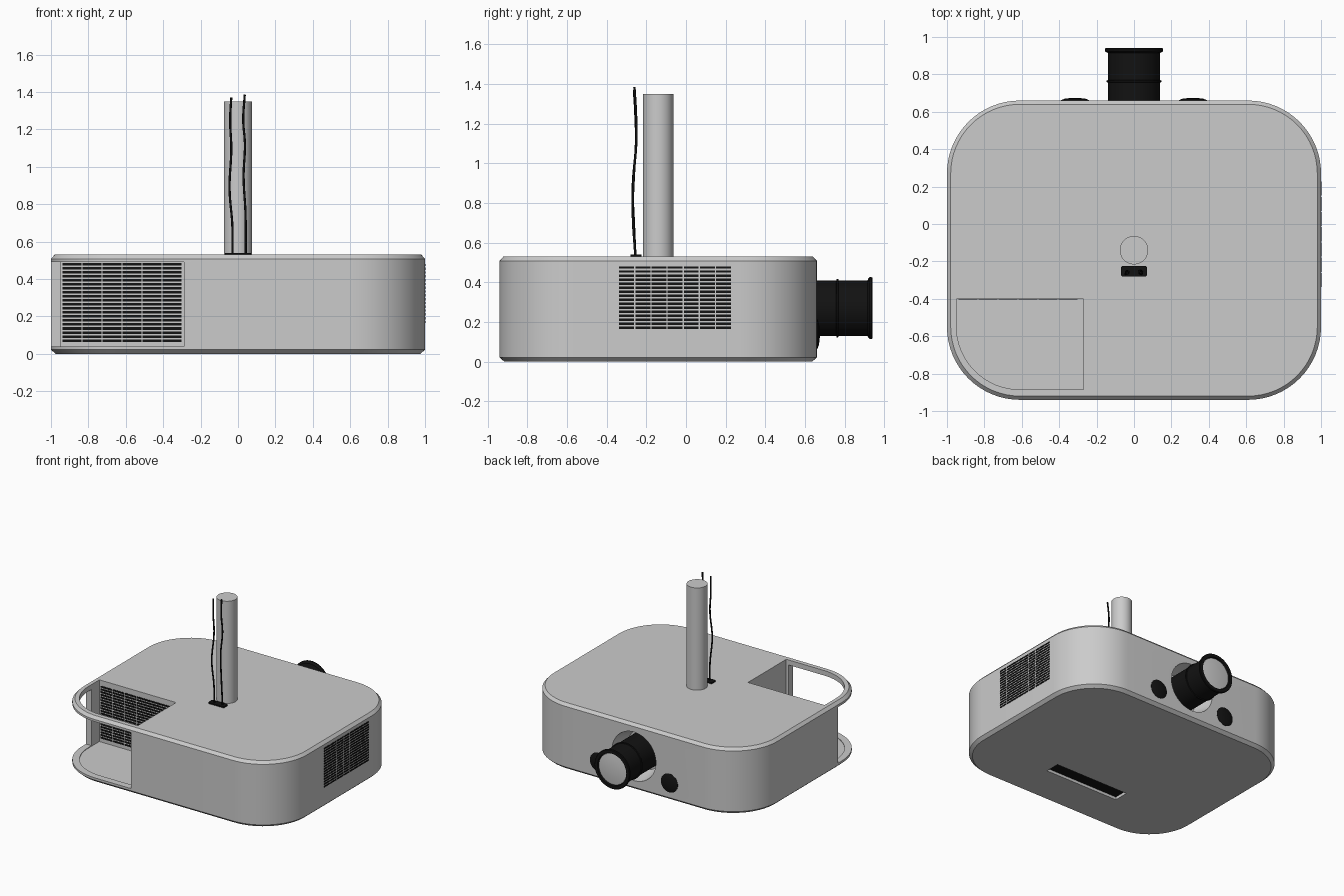
import bpy, bmesh, math

if "Cube" in bpy.data.objects:
    bpy.data.objects.remove(bpy.data.objects["Cube"])

black = bpy.data.materials.new("black")
black.diffuse_color = (0.006, 0.006, 0.006, 1)
black.use_nodes = True
black.node_tree.nodes["Principled BSDF"].inputs["Base Color"].default_value = black.diffuse_color


def finish(name, bm, mat=None, smooth=True):
    bmesh.ops.recalc_face_normals(bm, faces=bm.faces[:])
    me = bpy.data.meshes.new(name)
    bm.to_mesh(me)
    bm.free()
    ob = bpy.data.objects.new(name, me)
    bpy.context.collection.objects.link(ob)
    if mat:
        me.materials.append(mat)
    if smooth:
        shade(ob)
    return ob


def shade(ob):
    bpy.ops.object.select_all(action='DESELECT')
    ob.select_set(True)
    bpy.context.view_layer.objects.active = ob
    bpy.ops.object.shade_smooth_by_angle(angle=math.radians(30))


def outline(x0, x1, y0, y1, radii, n=16):
    """Rectangle with one radius per corner, starting at (x0, y0), anticlockwise."""
    pts = []
    for i, (x, y, sx, sy) in enumerate(((x0, y0, 1, 1), (x1, y0, -1, 1), (x1, y1, -1, -1), (x0, y1, 1, -1))):
        r = radii[i]
        if r <= 0:
            pts.append((x, y))
            continue
        for k in range(n + 1):
            a = math.pi * (1 + i / 2) + math.pi / 2 * k / n
            pts.append((x + sx * r + r * math.cos(a), y + sy * r + r * math.sin(a)))
    return pts


def loft(name, rings, mat=None):
    """Skin between stacked rings of 3D points, capped at both ends."""
    bm = bmesh.new()
    rows = [[bm.verts.new(p) for p in ring] for ring in rings]
    n = len(rows[0])
    for a, b in zip(rows, rows[1:]):
        for i in range(n):
            bm.faces.new((a[i], a[(i + 1) % n], b[(i + 1) % n], b[i]))
    bm.faces.new(rows[0])
    bm.faces.new(rows[-1])
    return finish(name, bm, mat)


def rounded_block(name, x0, x1, y0, y1, radii, levels, mat=None):
    rings = []
    for inset, z in levels:
        o = outline(x0 + inset, x1 - inset, y0 + inset, y1 - inset, [r - inset if r else 0 for r in radii])
        rings.append([(x, y, z) for x, y in o])
    return loft(name, rings, mat)


def turned(name, cx, cz, profile, mat=None, n=48):
    """Profile of (radius, y) turned about an axis along y."""
    return loft(name, [[(cx + r * math.cos(2 * math.pi * i / n), y, cz + r * math.sin(2 * math.pi * i / n))
                        for i in range(n)] for r, y in profile], mat)


def add_box(bm, lo, hi):
    vs = bmesh.ops.create_cube(bm, size=1)["verts"]
    for v in vs:
        for k in range(3):
            v.co[k] = hi[k] if v.co[k] > 0 else lo[k]


def box(name, lo, hi, mat=None):
    bm = bmesh.new()
    add_box(bm, lo, hi)
    return finish(name, bm, mat, False)


def cut(ob, cutter):
    cutter.hide_render = True
    m = ob.modifiers.new("cut", 'BOOLEAN')
    m.operation, m.solver, m.object = 'DIFFERENCE', 'EXACT', cutter
    bpy.context.view_layer.objects.active = ob
    bpy.ops.object.modifier_apply(modifier=m.name)
    bpy.data.objects.remove(cutter)


def grille(name, place, u0, u1, z0, z1, cols, rows):
    """Grid of dark slots; place(u, depth) gives x, y."""
    bm = bmesh.new()
    du, dz = (u1 - u0) / cols, (z1 - z0) / rows
    for c in range(cols):
        for r in range(rows):
            a = place(u0 + c * du + 0.003, 0)
            b = place(u0 + (c + 1) * du - 0.003, 1)
            lo = (min(a[0], b[0]), min(a[1], b[1]), z0 + r * dz + 0.004)
            hi = (max(a[0], b[0]), max(a[1], b[1]), z0 + (r + 1) * dz - 0.004)
            add_box(bm, lo, hi)
    return finish(name, bm, black, False)


# housing with chamfered rims
body = rounded_block("housing", -1, 1, -0.94, 0.66, [0.39] * 4,
                     [(0.025, 0), (0, 0.022), (0, 0.508), (0.02, 0.53)])
# open corner compartment: pocket from above, window through the outer wall
cut(body, rounded_block("pocket_cutter", -0.95, -0.27, -0.885, -0.40, [0.34, 0, 0, 0], [(0, 0.035), (0, 0.7)]))
cut(body, box("window_cutter", (-1.1, -1.1, 0.04), (-0.29, -0.5, 0.49)))
# flared lens recess and underside slot
cut(body, turned("lens_recess_cutter", 0, 0.27, [(0.155, 0.52), (0.195, 0.64), (0.195, 0.70)]))
cut(body, box("slot_cutter", (-0.33, -0.60, -0.1), (0.33, -0.48, 0.025)))
shade(body)
box("underside_slot_strip", (-0.328, -0.598, 0.021), (0.328, -0.482, 0.026), black)

# vents
grille("side_vent", lambda u, d: (0.994 + 0.008 * d, u), -0.34, 0.23, 0.16, 0.485, 7, 16)
grille("compartment_vent", lambda u, d: (u, -0.403 + 0.009 * d), -0.94, -0.30, 0.06, 0.49, 6, 20)

# lens barrel with rings and front glass
turned("lens_barrel", 0, 0.27,
       [(0.14, 0.515), (0.14, 0.757), (0.147, 0.759), (0.147, 0.767), (0.14, 0.769), (0.14, 0.915),
        (0.148, 0.918), (0.156, 0.925), (0.156, 0.935), (0.152, 0.94), (0.128, 0.94), (0.124, 0.925)], black)
turned("lens_glass", 0, 0.27, [(0.125, 0.92), (0.122, 0.93), (0.08, 0.935), (0.03, 0.938)])

# small domed sensors either side of the lens
for side, s in (("left", -1), ("right", 1)):
    turned(side + "_sensor", s * 0.315, 0.14,
           [(0.075, 0.65), (0.075, 0.662), (0.055, 0.670), (0.02, 0.674)], black, 32)

# ceiling post
n = 40
loft("mounting_post", [[(0.076 * math.cos(2 * math.pi * i / n), -0.14 + 0.076 * math.sin(2 * math.pi * i / n), z)
                        for i in range(n)] for z in (0.525, 1.35)])

# cable socket and two hanging cables
rounded_block("cable_socket", -0.07, 0.07, -0.28, -0.225, [0.01] * 4, [(0, 0.525), (0, 0.54)], black)
paths = {
    "left_cable": [(-0.03, -0.255, 0.53), (-0.03, -0.262, 0.68), (-0.045, -0.268, 0.88),
                   (-0.036, -0.252, 1.10), (-0.042, -0.255, 1.25), (-0.036, -0.262, 1.37)],
    "right_cable": [(0.042, -0.255, 0.53), (0.04, -0.268, 0.75), (0.03, -0.262, 0.95),
                    (0.037, -0.25, 1.12), (0.028, -0.252, 1.25), (0.036, -0.26, 1.385)],
}
for name, pts in paths.items():
    cu = bpy.data.curves.new(name, 'CURVE')
    cu.dimensions = '3D'
    cu.bevel_depth = 0.006
    cu.bevel_resolution = 2
    cu.use_fill_caps = True
    sp = cu.splines.new('BEZIER')
    sp.bezier_points.add(len(pts) - 1)
    for bp, p in zip(sp.bezier_points, pts):
        bp.co = p
        bp.handle_left_type = bp.handle_right_type = 'AUTO'
    cu.materials.append(black)
    bpy.context.collection.objects.link(bpy.data.objects.new(name, cu))
